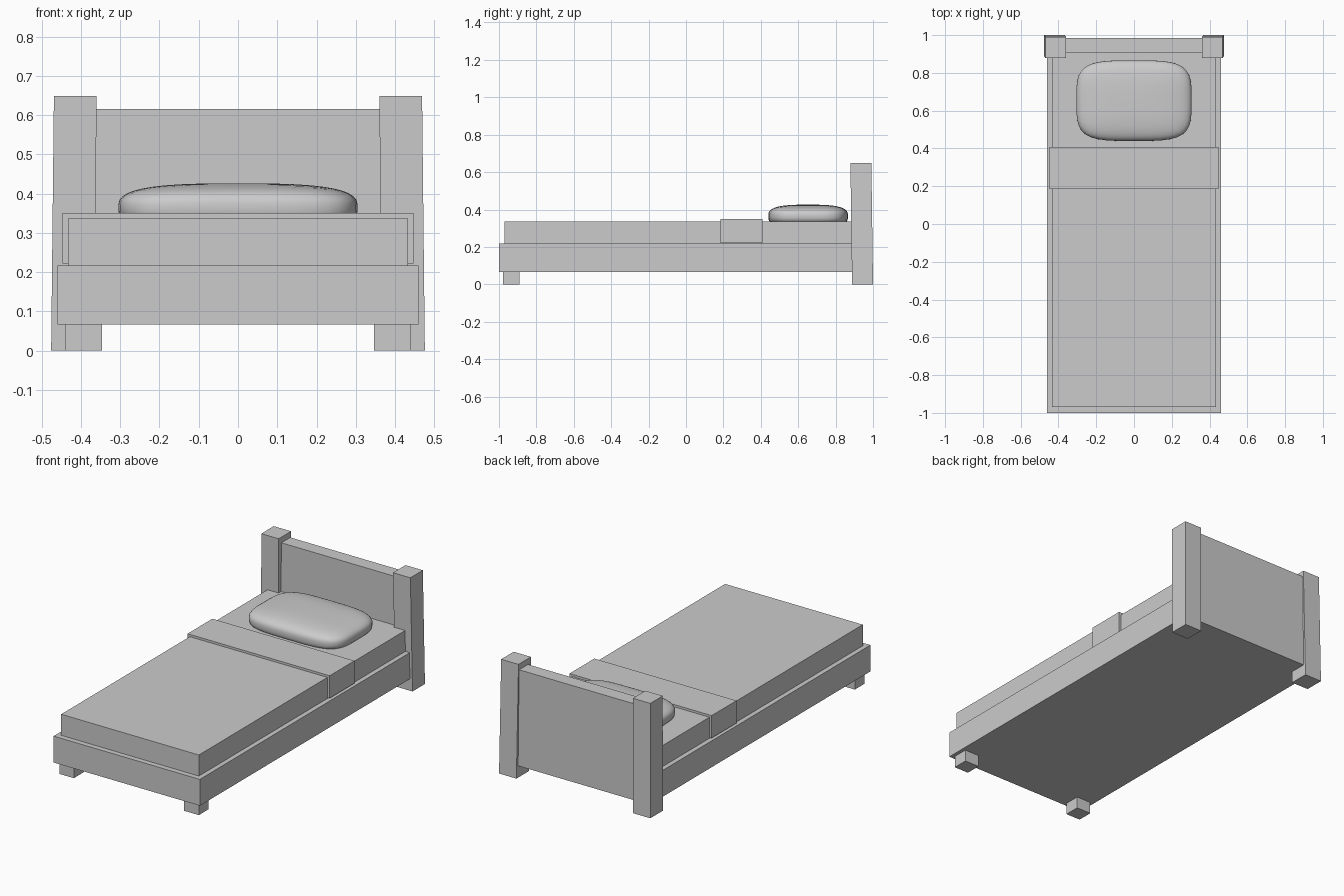
import bpy, bmesh
from mathutils import Vector

if "Cube" in bpy.data.objects:
    bpy.data.objects.remove(bpy.data.objects["Cube"])


def finish(name, bm):
    bmesh.ops.recalc_face_normals(bm, faces=bm.faces)
    mesh = bpy.data.meshes.new(name)
    bm.to_mesh(mesh)
    bm.free()
    obj = bpy.data.objects.new(name, mesh)
    bpy.context.collection.objects.link(obj)
    return obj


def box(name, xs, ys, zs, lean=(0, 0)):
    """Box from min/max ranges; lean shifts the top face in x and y."""
    bm = bmesh.new()
    bmesh.ops.create_cube(bm, size=1)
    for v in bm.verts:
        top = v.co.z > 0
        v.co = Vector([r[0] + (c + 0.5) * (r[1] - r[0])
                       for r, c in zip((xs, ys, zs), v.co)])
        if top:
            v.co.x += lean[0]
            v.co.y += lean[1]
    return finish(name, bm)


def pillow(name, center, half, plan=4.0, profile=3.0, cuts=11):
    """Gridded cube pushed out to a soft superellipsoid."""
    bm = bmesh.new()
    bmesh.ops.create_cube(bm, size=2)
    bmesh.ops.subdivide_edges(bm, edges=bm.edges[:], cuts=cuts, use_grid_fill=True)
    for v in bm.verts:
        x, y, z = (abs(c) for c in v.co)
        flat = (x ** plan + y ** plan) ** (profile / plan)
        p = v.co / (flat + z ** profile) ** (1 / profile)
        v.co = Vector([c + q * h for c, q, h in zip(center, p, half)])
    for f in bm.faces:
        f.smooth = True
    return finish(name, bm)


# Frame, mattress and folded blanket band
box("bed_frame", (-0.46, 0.46), (-1.0, 0.91), (0.067, 0.217))
box("mattress", (-0.433, 0.433), (-0.97, 0.91), (0.217, 0.337))
box("blanket_fold", (-0.447, 0.447), (0.185, 0.408), (0.222, 0.35))

# Headboard panel
box("headboard", (-0.41, 0.41), (0.905, 0.985), (0.067, 0.615))

# Leaning head posts and short front legs, mirrored left and right
for s, side in ((-1, "left"), (1, "right")):
    box(f"head_post_{side}", sorted((s * 0.367, s * 0.476)),
        (0.888, 1.0), (0.0, 0.648), lean=(-s * 0.007, -0.009))
    box(f"front_leg_{side}", sorted((s * 0.347, s * 0.439)),
        (-0.979, -0.89), (0.0, 0.067))

# Pillow resting slightly sunk into the mattress
pillow("pillow", (0, 0.653, 0.364), (0.305, 0.213, 0.062))
